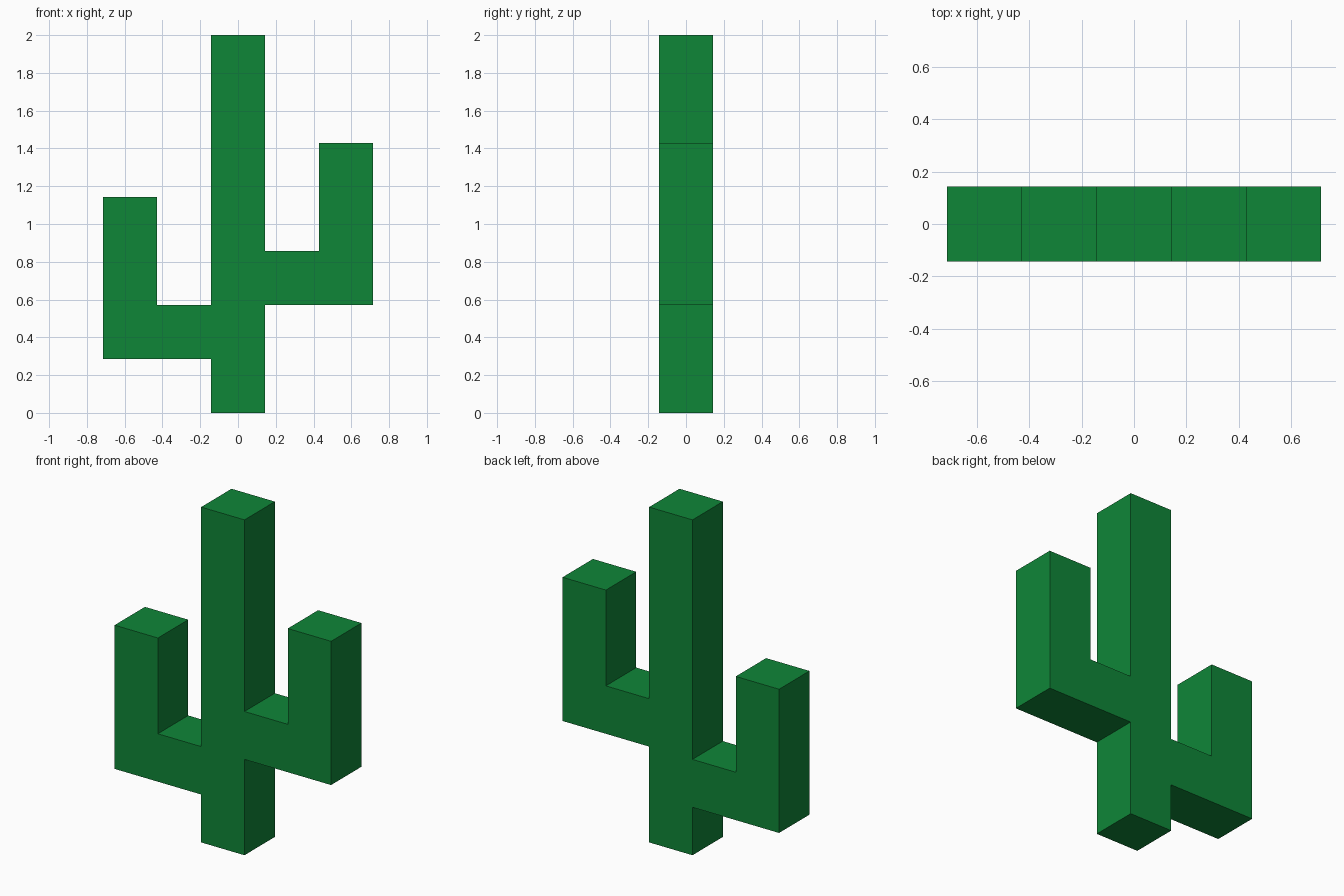
import bpy
import bmesh

if "Cube" in bpy.data.objects:
    bpy.data.objects.remove(bpy.data.objects["Cube"])

U = 2 / 7  # the whole cactus sits on a grid of seven units in height

green = bpy.data.materials.new("cactus green")
green.diffuse_color = (0.0048, 0.238, 0.039, 1)
green.use_nodes = True
green.node_tree.nodes["Principled BSDF"].inputs["Base Color"].default_value = green.diffuse_color


def arm_outline(side, base, tip):
    """Outline of one bent arm in grid units, from its underside round to its upper joint."""
    return [(side * x, z) for x, z in (
        (0.5, base), (2.5, base), (2.5, tip), (1.5, tip), (1.5, base + 1), (0.5, base + 1))]


# Silhouette: trunk foot, right arm, trunk top, left arm (counter-clockwise from the front)
outline = ([(-0.5, 0), (0.5, 0)] + arm_outline(1, 2, 5)
           + [(0.5, 7), (-0.5, 7)] + arm_outline(-1, 1, 4)[::-1])

# Extrude the silhouette one unit deep into a single closed body
bm = bmesh.new()
front = bm.faces.new([bm.verts.new((x * U, -U / 2, z * U)) for x, z in outline])
back = bmesh.ops.extrude_face_region(bm, geom=[front], use_keep_orig=True)
bmesh.ops.translate(bm, vec=(0, U, 0),
                    verts=[v for v in back["geom"] if isinstance(v, bmesh.types.BMVert)])
bmesh.ops.recalc_face_normals(bm, faces=bm.faces)

mesh = bpy.data.meshes.new("cactus_body")
bm.to_mesh(mesh)
bm.free()
mesh.materials.append(green)
bpy.context.collection.objects.link(bpy.data.objects.new("cactus_body", mesh))
